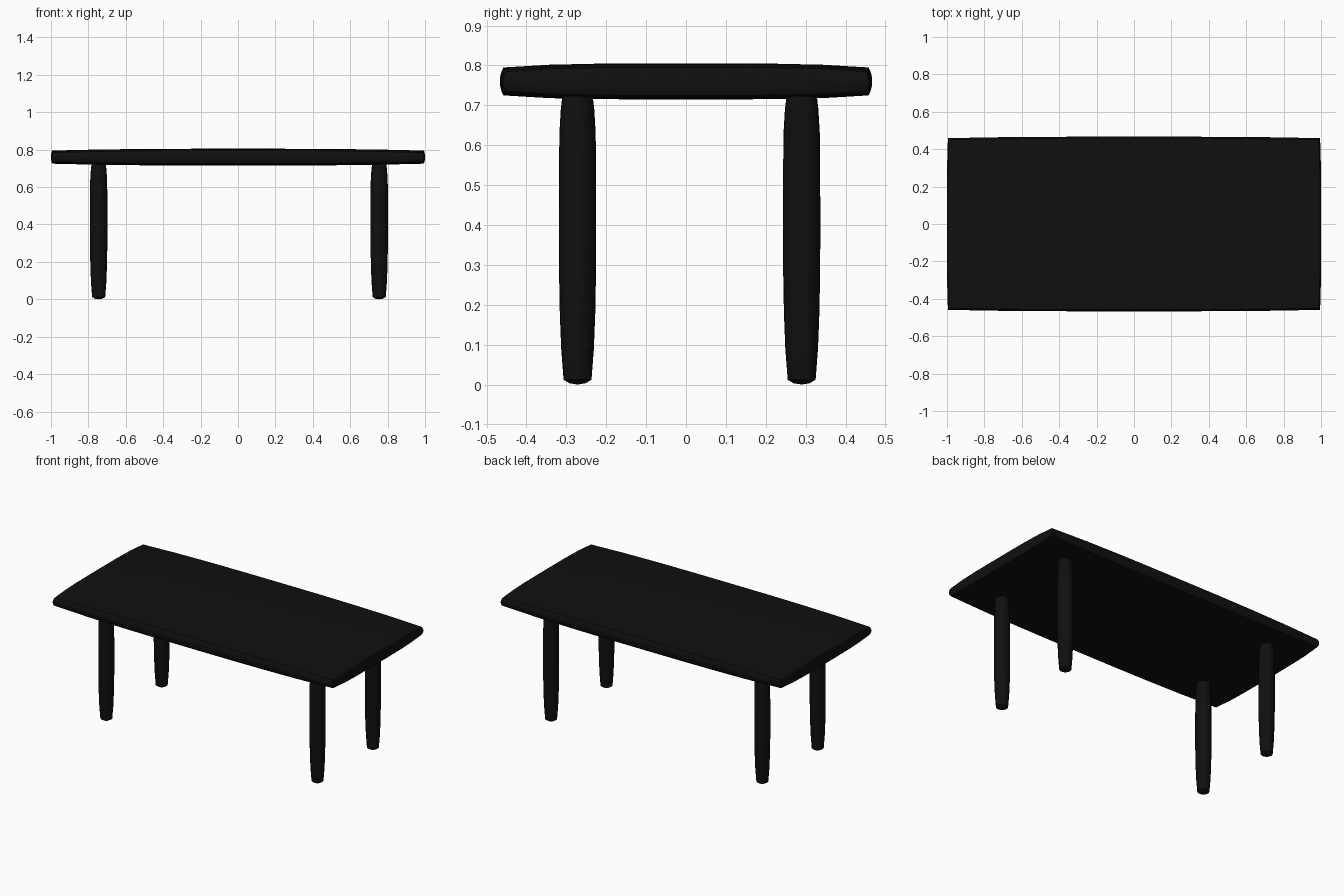
import bpy, bmesh, math

if "Cube" in bpy.data.objects:
    bpy.data.objects.remove(bpy.data.objects["Cube"])

mat = bpy.data.materials.new("dark_wood")
mat.diffuse_color = (0.005, 0.005, 0.0045, 1.0)
mat.use_nodes = True
mat.node_tree.nodes["Principled BSDF"].inputs["Base Color"].default_value = mat.diffuse_color


def finish(bm, name, location):
    bmesh.ops.recalc_face_normals(bm, faces=bm.faces[:])
    mesh = bpy.data.meshes.new(name)
    bm.to_mesh(mesh)
    bm.free()
    mesh.materials.append(mat)
    obj = bpy.data.objects.new(name, mesh)
    bpy.context.collection.objects.link(obj)
    obj.location = location
    bpy.ops.object.select_all(action='DESELECT')
    obj.select_set(True)
    bpy.context.view_layer.objects.active = obj
    bpy.ops.object.shade_smooth_by_angle(angle=math.radians(35))
    return obj


# table top: gently pillowed slab
bm = bmesh.new()
bmesh.ops.create_cube(bm, size=2)
bmesh.ops.subdivide_edges(bm, edges=bm.edges[:], cuts=7, use_grid_fill=True)
for vert in bm.verts:
    u, v, w = vert.co
    bu, bv, bw = 1 - abs(u) ** 3, 1 - v ** 4, 1 - w ** 2
    vert.co = (u * (0.989 + 0.005 * bv + 0.006 * bw),
               v * (0.450 + 0.008 * bu + 0.009 * bw),
               w * (0.025 + 0.010 * bu + 0.010 * bv))
finish(bm, "table_top", (0, 0, 0.76))

# legs: slightly swollen round posts, radius and height along the profile
profile = [(0, 0.0), (0.02, 0.003), (0.035, 0.012), (0.041, 0.09), (0.0445, 0.18),
           (0.0465, 0.29), (0.0468, 0.40), (0.0465, 0.53), (0.0455, 0.63),
           (0.042, 0.69), (0.036, 0.74), (0, 0.75)]
SIDES = 24
for side, x in (("left", -0.745), ("right", 0.755)):
    for end, y in (("front", -0.272), ("back", 0.29)):
        bm = bmesh.new()
        pts = [bm.verts.new((r, 0, z)) for r, z in profile]
        edges = [bm.edges.new(p) for p in zip(pts, pts[1:])]
        bmesh.ops.spin(bm, geom=pts + edges, cent=(0, 0, 0), axis=(0, 0, 1),
                       angle=math.tau, steps=SIDES)
        bmesh.ops.remove_doubles(bm, verts=bm.verts[:], dist=1e-4)
        finish(bm, f"{end}_{side}_leg", (x, y, 0))
